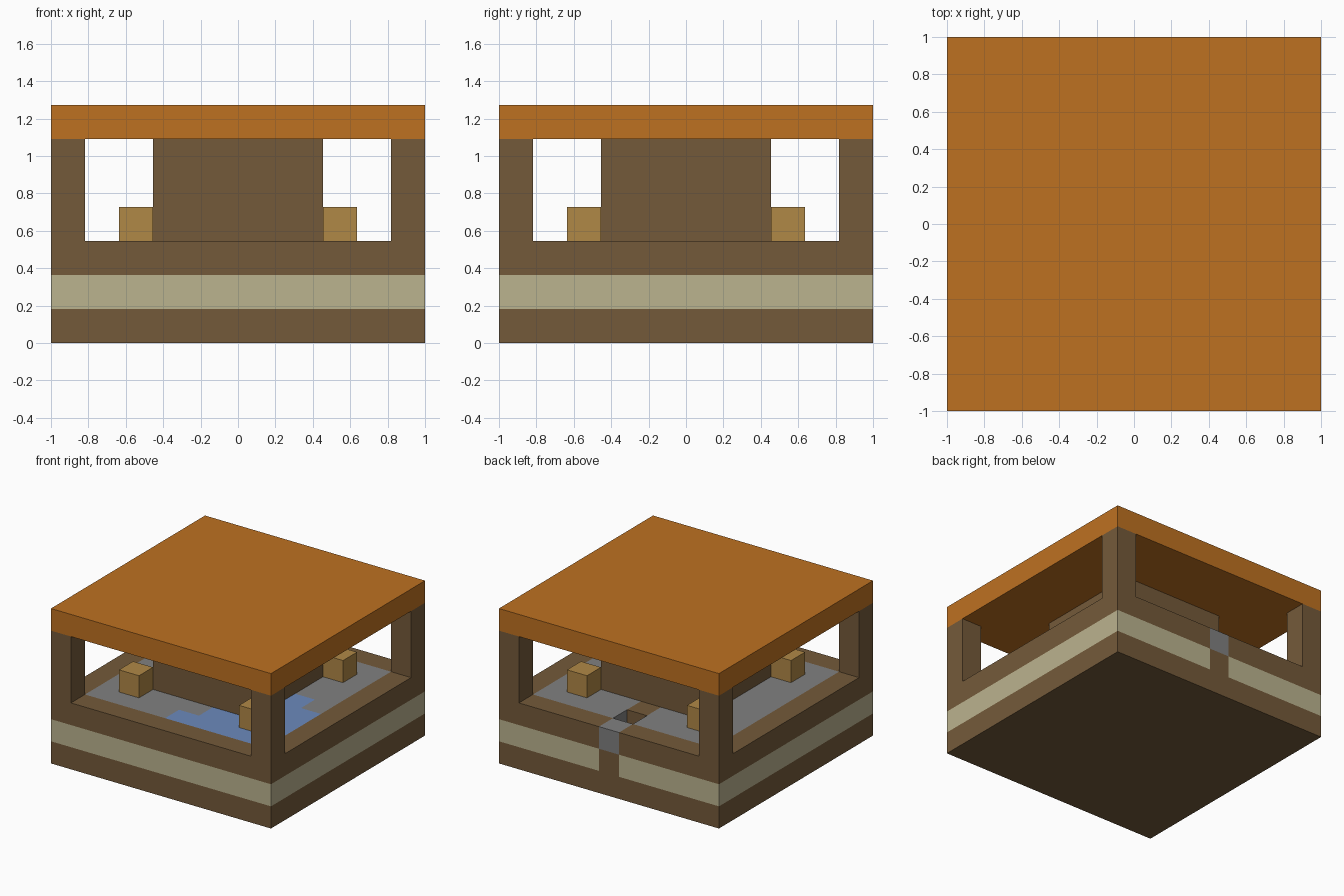
import bpy
import bmesh
import math
from mathutils import Vector

if "Cube" in bpy.data.objects:
    bpy.data.objects.remove(bpy.data.objects["Cube"], do_unlink=True)

N = 11          # blocks along each side
U = 2 / N       # size of one block
MID = N // 2


def make_material(name, rgb):
    linear = [((c / 255 + 0.055) / 1.055) ** 2.4 for c in rgb] + [1]
    mat = bpy.data.materials.new(name)
    mat.use_nodes = True
    mat.diffuse_color = linear
    mat.node_tree.nodes["Principled BSDF"].inputs["Base Color"].default_value = linear
    return mat


wood = make_material("dark_wood", (116, 90, 58))
band = make_material("pale_band", (187, 179, 143))
stone = make_material("grey_stone", (128, 128, 128))
water = make_material("blue_water", (108, 138, 188))
crate = make_material("light_wood", (176, 136, 70))
roof = make_material("orange_roof", (190, 113, 33))


def finish(name, bm, mats):
    mesh = bpy.data.meshes.new(name)
    bm.to_mesh(mesh)
    bm.free()
    for m in mats:
        mesh.materials.append(m)
    obj = bpy.data.objects.new(name, mesh)
    bpy.context.collection.objects.link(obj)
    return obj


def place(v):
    return Vector((v[0] * U - 1, v[1] * U - 1, v[2] * U))


def box(name, low, high, mat):
    """Box between two corners given in blocks."""
    bm = bmesh.new()
    bmesh.ops.create_cube(bm, size=1)
    a, b = place(low), place(high)
    for v in bm.verts:
        v.co = (a + b) / 2 + v.co * (b - a)
    return finish(name, bm, [mat])


# Foundation: blocks coloured by layer, with a paved yard, a pond and a drain pit
MATS = [wood, band, stone, water]
WOOD, BAND, STONE, WATER = range(4)


def block_colour(i, j, k):
    """Material slot of a foundation block, or None where it is empty."""
    if not (0 <= i < N and 0 <= j < N and 0 <= k < 3):
        return None
    rim = i in (0, N - 1) or j in (0, N - 1)
    at_gate = i == MID and j == N - 1
    if k == 0:
        return WOOD
    if k == 1:
        return BAND if rim and not at_gate else WOOD
    if at_gate:
        return STONE
    if rim:
        return WOOD
    if i == MID and j == N - 2:
        return None
    if i == MID and j == N - 3:
        return WOOD
    if 3 <= i <= 7 and 3 <= j <= 7:
        return WOOD
    pond = (j == 1 and i >= 5) or (j == 2 and i >= 6) \
        or (i == 8 and j <= 5) or (i == 9 and j <= 4)
    return WATER if pond else STONE


bm = bmesh.new()
for i in range(N):
    for j in range(N):
        for k in range(3):
            slot = block_colour(i, j, k)
            if slot is None:
                continue
            centre = Vector((i, j, k)) + Vector((0.5, 0.5, 0.5))
            for axis in range(3):
                for sign in (-1, 1):
                    step = [0, 0, 0]
                    step[axis] = sign
                    if block_colour(i + step[0], j + step[1], k + step[2]) is not None:
                        continue
                    n = Vector(step)
                    s = Vector([float(a == (axis + 1) % 3) for a in range(3)])
                    t = n.cross(s)
                    quad = [s + t, t - s, -s - t, s - t]
                    face = bm.faces.new([bm.verts.new(place(centre + (n + q) / 2)) for q in quad])
                    face.material_index = slot
bmesh.ops.remove_doubles(bm, verts=bm.verts, dist=U / 100)
bmesh.ops.dissolve_limit(bm, angle_limit=math.radians(1), verts=bm.verts,
                         edges=bm.edges, delimit={'MATERIAL'})
bmesh.ops.triangulate(bm, faces=bm.faces)
finish("foundation", bm, MATS)

# Corner posts and yard crates
for side_y, j, cj in (("front", 0, 2), ("back", N - 1, N - 3)):
    for side_x, i, ci in (("right", 0, 2), ("left", N - 1, N - 3)):
        box(f"{side_y}_{side_x}_post", (i, j, 3), (i + 1, j + 1, 6), wood)
        box(f"{side_y}_{side_x}_crate", (ci, cj, 3), (ci + 1, cj + 1, 4), crate)

# Central core and flat roof
box("central_core", (3, 3, 3), (8, 8, 6), wood)
box("roof_slab", (0, 0, 6), (N, N, 7), roof)
